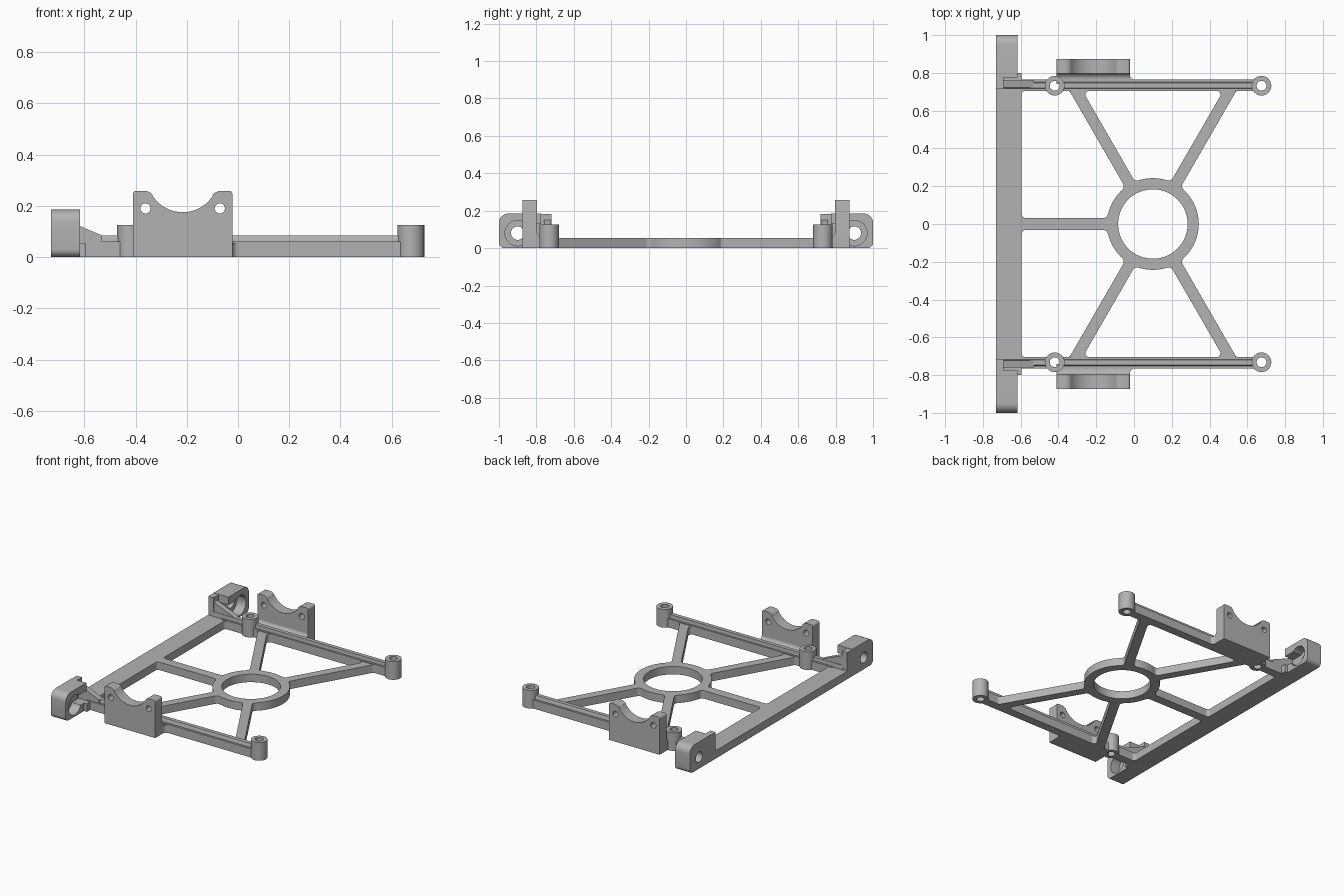
import bpy, bmesh
from math import cos, sin, pi, radians, tan
from mathutils import Vector

cube = bpy.data.objects.get("Cube")
if cube:
    bpy.data.objects.remove(cube, do_unlink=True)

grey = bpy.data.materials.new("matte grey")
grey.use_nodes = True
COLOR = (0.45, 0.45, 0.45, 1)
grey.diffuse_color = COLOR
grey.node_tree.nodes["Principled BSDF"].inputs["Base Color"].default_value = COLOR
parts = []


def prism(name, points, axis, lo, hi, keep=True):
    """Extrude a flat outline along one axis."""
    place = {"x": lambda a, b, h: (h, a, b),
             "y": lambda a, b, h: (a, h, b),
             "z": lambda a, b, h: (a, b, h)}[axis]
    bm = bmesh.new()
    rings = [[bm.verts.new(place(a, b, h)) for a, b in points] for h in (lo, hi)]
    for ring in rings:
        bm.faces.new(ring)
    n = len(points)
    for i in range(n):
        j = (i + 1) % n
        bm.faces.new((rings[0][i], rings[0][j], rings[1][j], rings[1][i]))
    bmesh.ops.recalc_face_normals(bm, faces=bm.faces)
    mesh = bpy.data.meshes.new(name)
    bm.to_mesh(mesh)
    bm.free()
    mesh.materials.append(grey)
    obj = bpy.data.objects.new(name, mesh)
    bpy.context.collection.objects.link(obj)
    if keep:
        parts.append(obj)
    return obj


def rect(a0, a1, b0, b1):
    return [(a0, b0), (a1, b0), (a1, b1), (a0, b1)]


def arc(a, b, r, start, end, n=8):
    return [(a + r * cos(radians(start + (end - start) * i / n)),
             b + r * sin(radians(start + (end - start) * i / n))) for i in range(n + 1)]


def circle(a, b, r, n=32):
    return arc(a, b, r, 0, 360, n)[:-1]


def cut(obj, *cutters):
    """Subtract cutters, bake the result and discard them."""
    for c in cutters:
        mod = obj.modifiers.new("cut", "BOOLEAN")
        mod.operation, mod.solver, mod.object = "DIFFERENCE", "EXACT", c
    graph = bpy.context.evaluated_depsgraph_get()
    graph.update()
    mesh = bpy.data.meshes.new_from_object(obj.evaluated_get(graph))
    obj.modifiers.clear()
    obj.data = mesh
    for c in cutters:
        bpy.data.objects.remove(c, do_unlink=True)


def fillet(name, corner, ang1, ang2, r, height):
    """Concave corner web between two edges leaving the corner at given angles."""
    p = Vector(corner)
    d1, d2 = (Vector((cos(a), sin(a))) for a in (radians(ang1), radians(ang2)))
    half = d1.angle(d2) / 2
    t = r / tan(half)
    centre = p + (d1 + d2).normalized() * (r / sin(half))
    a, b = p + d1 * t - centre, p + d2 * t - centre
    curve = [centre + a.lerp(b, i / 6).normalized() * r for i in range(7)]
    back = p - (d1 + d2).normalized() * 0.005
    prism(name, [tuple(back)] + [tuple(v) for v in curve], "z", 0, height)


H = 0.055           # frame thickness
CX = 0.10           # ring centre
RAIL_IN, RAIL_OUT = 0.705, 0.765

# Central ring
ring = prism("center_ring", circle(CX, 0, 0.243, 64), "z", 0, H)
cut(ring, prism("bore", circle(CX, 0, 0.184, 64), "z", -0.1, 0.2, False))

# Long side bar and its spoke
prism("long_bar", rect(-0.73, -0.595, -0.8, 0.8), "z", 0, H)
prism("straight_spoke", rect(-0.6, CX - 0.2, -0.032, 0.032), "z", 0, H)

for s, side in ((1, "back"), (-1, "front")):
    # Side rail with raised rib
    prism(side + "_rail", rect(-0.62, 0.675, s * RAIL_IN, s * RAIL_OUT), "z", 0, 0.06)
    rib = [(0.716, 0.05), (0.719, 0.085), (0.746, 0.085), (0.752, 0.065), (0.752, 0.05)]
    prism(side + "_rail_rib", [(s * y, z) for y, z in rib], "x", -0.7, 0.66)

    # Diagonal spokes
    for ang in (60, 120):
        d = Vector((cos(radians(ang)), s * sin(radians(ang))))
        nrm = Vector((-d.y, d.x)) * 0.03
        base = Vector((CX, 0))
        a, b = base + d * 0.21, base + d * (0.715 / sin(radians(60)))
        prism(f"{side}_spoke_{ang}", [tuple(v) for v in (a + nrm, a - nrm, b - nrm, b + nrm)],
              "z", 0, H)
        # Webs where the spoke meets the rail and the ring
        mid = CX + RAIL_IN / tan(radians(ang))
        w = 0.03 / sin(radians(60))
        for k, along in ((1, 0), (-1, 180)):
            fillet(side + "_rail_web", (mid + k * w, s * RAIL_IN), along, s * (ang - 180),
                   0.02, H)
            q = base + d * 0.241 + k * nrm
            fillet(side + "_ring_web", tuple(q), s * ang, s * ang + k * 97, 0.025, H)

    # Webs of the straight spoke and the frame corners
    fillet(side + "_bar_web", (-0.595, s * 0.032), 0, s * 90, 0.02, H)
    fillet(side + "_ring_web", (CX - 0.241, s * 0.032), 180, s * 83, 0.025, H)
    fillet(side + "_inner_corner", (-0.595, s * RAIL_IN), 0, -s * 90, 0.02, H)
    fillet(side + "_outer_corner", (-0.62, s * RAIL_OUT), 0, s * 90, 0.03, H)

    # Mounting posts, drilled through with the rail
    for x in (-0.42, 0.675):
        post = prism(side + "_post", circle(x, s * 0.732, 0.052), "z", 0, 0.125)
        for obj in [o for o in parts if o.name.startswith((side + "_rail", side + "_post"))
                    and "web" not in o.name]:
            cut(obj, prism("drill", circle(x, s * 0.732, 0.026, 24), "z", -0.1, 0.3, False))

    # Saddle plate with scooped top and two holes
    L, R, M = -0.41, -0.022, -0.216
    top = ([(L, 0), (R, 0)] + arc(R - 0.012, 0.246, 0.012, 0, 90, 4)
           + arc(R - 0.045, 0.216, 0.042, 90, 140, 6)
           + arc(M, 0.315, 0.14, -32, -148, 24)
           + arc(L + 0.045, 0.216, 0.042, 40, 90, 6)
           + arc(L + 0.012, 0.246, 0.012, 90, 180, 4))
    saddle = prism(side + "_saddle_plate", top, "y", s * 0.797, s * 0.873)
    cut(saddle, *[prism("hole", circle(x, 0.19, 0.02, 20), "y", s * 0.7, s * 0.95, False)
                  for x in (M - 0.145, M + 0.145)])
    foot = [(0.74, 0), (0.80, 0), (0.80, 0.09)] + arc(0.767, 0.09, 0.031, 0, -90, 6) + [(0.74, 0.059)]
    prism(side + "_saddle_foot", [(s * y, z) for y, z in foot], "x", L, R)
    fillet(side + "_saddle_web", (R, s * RAIL_OUT), 0, s * 90, 0.025, H)

    # End ear: rounded block with a stepped bore opening inward
    outline = ([(0.775, 0)] + arc(0.97, 0.03, 0.03, -90, 0, 5)
               + arc(0.95, 0.135, 0.05, 0, 90, 8) + [(0.775, 0.185)])
    ear = prism(side + "_ear", [(s * y, z) for y, z in outline], "x", -0.73, -0.617)
    cut(ear,
        prism("bolt_hole", circle(s * 0.9, 0.08, 0.036), "x", -0.8, -0.5, False),
        prism("counterbore", circle(s * 0.9, 0.08, 0.068), "x", -0.685, -0.5, False),
        prism("slot", rect(s * 0.7, s * 0.88, H, 0.13), "x", -0.685, -0.5, False))

    # Ear root wall and sloping gusset onto the rail
    prism(side + "_ear_wall", rect(s * 0.718, s * 0.78, 0, 0.183), "x", -0.73, -0.69)
    prism(side + "_gusset", [(-0.70, 0.03), (-0.70, 0.155), (-0.615, 0.12), (-0.53, 0.084),
                             (-0.53, 0.03)], "y", s * 0.722, s * 0.76)

# Smooth rounded faces, keep hard edges
bpy.ops.object.select_all(action="DESELECT")
for obj in parts:
    obj.select_set(True)
bpy.context.view_layer.objects.active = parts[0]
bpy.ops.object.shade_smooth_by_angle(angle=radians(30))
